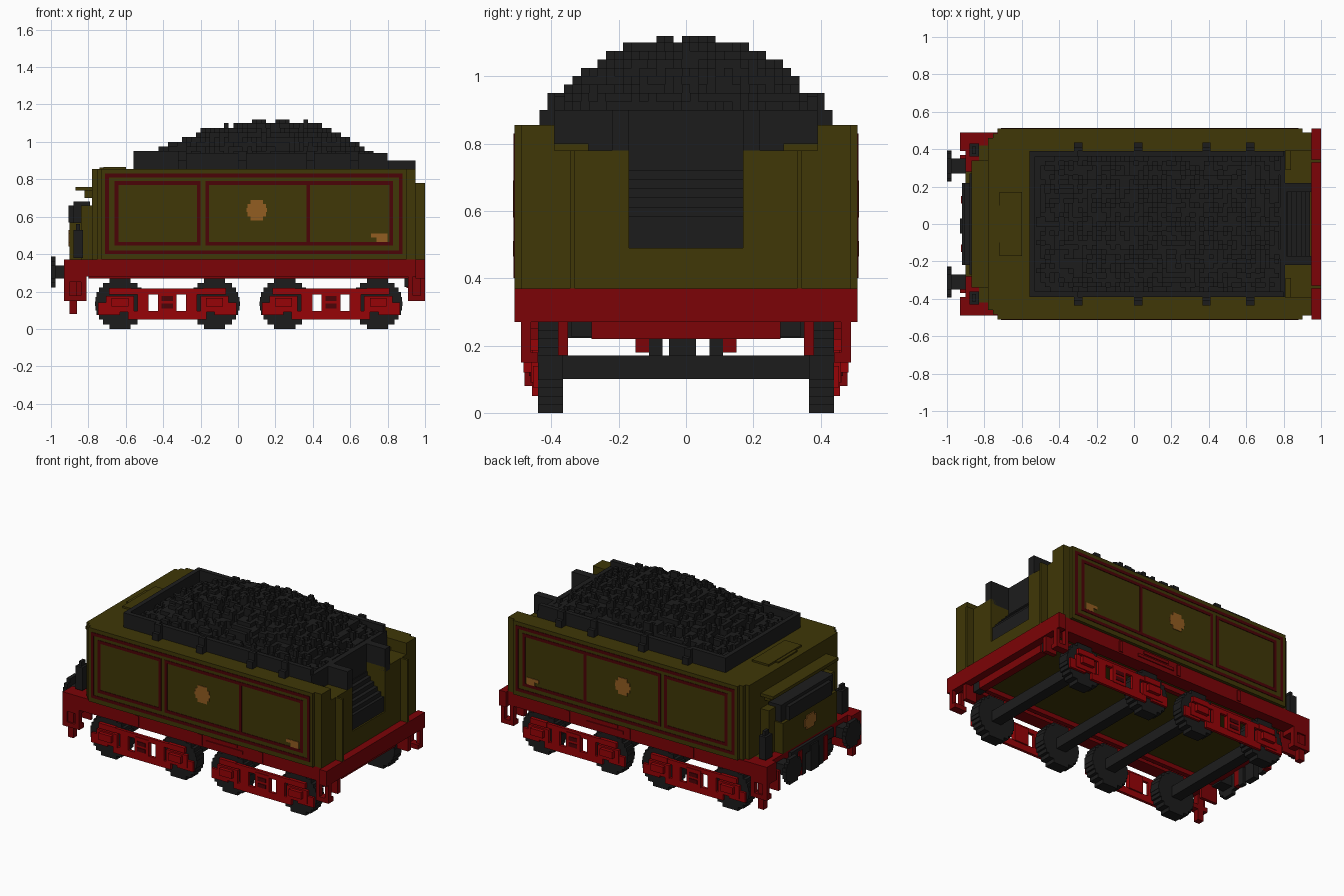
import bpy
import bmesh
import math
import random
from mathutils import Matrix, Vector

random.seed(4)
default_cube = bpy.data.objects.get("Cube")
if default_cube:
    bpy.data.objects.remove(default_cube, do_unlink=True)

CELL = 0.025


def make_material(name, red, green, blue):
    material = bpy.data.materials.new(name)
    material.use_nodes = True
    colour = (red, green, blue, 1)
    material.diffuse_color = colour
    material.node_tree.nodes["Principled BSDF"].inputs["Base Color"].default_value = colour
    return material


olive = make_material("olive paint", .05, .038, .002)
frame_red = make_material("frame red", .2, .001, .002)
bogie_red = make_material("bogie red", .31, .001, .002)
lining_red = make_material("dark red lining", .07, .001, .002)
black = make_material("coal black", .012, .012, .012)
brass = make_material("brass", .29, .11, .015)


def build(name, material, boxes, both_sides=False):
    """One object from (x0, x1, y0, y1, z0, z1) blocks, optionally mirrored in y."""
    bm = bmesh.new()
    for x0, x1, y0, y1, z0, z1 in boxes:
        for side in ((1, -1) if both_sides else (1,)):
            centre = Vector((x0 + x1, side * (y0 + y1), z0 + z1)) / 2
            size = Matrix.Diagonal((x1 - x0, y1 - y0, z1 - z0, 1))
            bmesh.ops.create_cube(bm, size=1, matrix=Matrix.Translation(centre) @ size)
    mesh = bpy.data.meshes.new(name)
    bm.to_mesh(mesh)
    bm.free()
    mesh.materials.append(material)
    obj = bpy.data.objects.new(name, mesh)
    bpy.context.collection.objects.link(obj)
    return obj


def disc_rows(radius, rows):
    """Half widths and heights of the blocks that make a stepped disc."""
    step = 2 * radius / rows
    for i in range(rows):
        low = -radius + i * step
        middle = low + step / 2
        yield math.sqrt(radius ** 2 - middle ** 2), low, low + step


def outline(x0, x1, z0, z1, width=.02):
    """Four thin plates framing a rectangle on the tank side."""
    y0, y1 = .506, .513
    return [(x0, x1, y0, y1, z0, z0 + width), (x0, x1, y0, y1, z1 - width, z1),
            (x0, x0 + width, y0, y1, z0 + width, z1 - width),
            (x1 - width, x1, y0, y1, z0 + width, z1 - width)]


# Tank: main block, rounded corners and the open coal end
build("tank_body", olive, [
    (-.73, .8, -.51, .51, .37, .855),
    (-.755, -.73, -.485, .485, .37, .855),
    (-.78, -.755, -.46, .46, .37, .855),
    (.8, .95, -.39, .39, .37, .49),
])
build("tank_end_corners", olive, [
    (.8, .9, .39, .51, .37, .855),
    (.9, .95, .39, .49, .37, .855),
    (.8, .95, .17, .39, .49, .78),
    (.81, .84, .29, .39, .78, .8),
    (.95, 1, .33, .345, .37, .78),
], True)
build("water_filler_lid", olive, [
    (-.72, -.6, -.17, .17, .855, .867),
    (-.74, -.62, -.1, .1, .855, .863),
])

# Narrow end: short ledge, locker and fittings
build("end_ledge", olive, [
    (-.87, -.78, -.34, .34, .74, .76),
    (-.82, -.78, -.3, .3, .7, .74),
])
build("end_locker", olive, [
    (-.9, -.78, -.28, .28, .37, .57),
    (-.84, -.78, -.34, .34, .37, .66),
])
build("locker_cushions", black, [
    (-.905, -.79, -.22, .22, .57, .66),
    (-.88, -.79, -.27, .27, .57, .68),
])
build("locker_badge", brass, [
    (-.907, -.899, -.06, .06, .46, .51),
    (-.907, -.899, -.04, .04, .44, .53),
])
build("lamps", black, [
    (-.88, -.83, .36, .43, .38, .53),
    (-.865, -.845, .375, .415, .53, .56),
], True)

# Painted lining and side emblems
build("side_lining", lining_red,
      outline(-.71, .88, .4, .83) + outline(-.66, -.2, .445, .79)
      + outline(-.175, .385, .445, .79) + outline(.365, .83, .445, .79), True)
build("side_emblem", brass, [
    (.1 - half, .1 + half, .506, .514, .635 + low, .635 + high)
    for half, low, high in disc_rows(.055, 5)], True)
build("maker_plate", brass, [
    (.74, .8, .506, .514, .465, .49),
    (.71, .8, .506, .514, .49, .51),
], True)

# Coal bunker boards, ribs and stepped chute
build("bunker_boards", black, [
    (-.56, -.53, -.39, .39, .855, .95),
    (.78, .808, -.39, .39, .78, .9),
    (-.53, .8, -.36, .36, .855, .875),
])
build("bunker_sides", black, [
    (-.56, -.3, .36, .39, .855, .95),
    (-.3, .8, .36, .39, .855, .94),
    (.8, .95, .17, .22, .75, .9),
] + [(x, x + .045, .39, .435, .855, .9) for x in (-.32, 0, .365, .6)]
  + [(x, x + .045, .39, .412, .9, .95) for x in (-.32, 0, .365, .6)], True)
build("coal_chute", black, [(.8, .94, -.17, .17, .49, .585), (.8, .815, -.17, .17, .72, .9)]
      + [(.8, .92 - CELL * i, -.17, .17, .585 + .027 * i, .612 + .027 * i)
         for i in range(5)])


# Coal heap of uneven blocks
def heap_height(x, y):
    across = 1 - (abs(y) / .4) ** 3
    if x < .1:
        along = 1 - (abs(x - .1) / .64) ** 1.8
    elif x > .36:
        along = 1 - ((x - .36) / .45) ** 1.2
    else:
        along = 1
    return .87 + .22 * max(0, across) * max(0, along)


lumps = []
for column in range(53):
    for row in range(29):
        x = -.525 + column * CELL
        y = (row - 14.5) * CELL
        top = heap_height(x + CELL / 2, y + CELL / 2)
        top += random.choice((-2, -1, -1, 0, 0, 0, 0, .5, 1)) * CELL
        top = min(1.12, max(.88, round(top / CELL) * CELL))
        lumps.append((x, x + CELL, y, y + CELL, .86, top))
build("coal_heap", black, lumps)

# Underframe
build("frame_floor", olive, [(-.83, .95, -.42, .42, .3, .37)])
build("side_rails", frame_red, [
    (-.83, .95, .4, .49, .28, .37),
    (-.8, .92, .33, .36, .27, .3),
], True)
build("end_beams", frame_red, [
    (.95, 1, -.51, .51, .27, .37),
    (.9, .95, -.28, .28, .22, .3),
    (-.9, -.83, -.49, .49, .28, .37),
])
build("beam_blocks", black, [(.89, .94, .28, .34, .225, .3)], True)
build("end_steps", frame_red, [
    (-.93, -.81, .39, .49, .25, .37),
    (-.93, -.9, .46, .49, .15, .25),
    (-.84, -.81, .46, .49, .15, .25),
    (-.9, -.86, .44, .48, .08, .25),
    (-.93, -.81, .44, .49, .15, .18),
    (-.93, -.81, .35, .37, .17, .3),
    (.91, .935, .46, .49, .15, .28),
    (.975, 1, .46, .49, .15, .28),
    (.91, 1, .44, .49, .15, .18),
    (.91, .99, .35, .38, .17, .3),
    (.91, .95, .4, .49, .28, .37),
], True)
build("rail_brackets", frame_red, [
    (x, x + CELL, .488, .496, .29, .36) for x in (-.4, .06, .5)]
    + [(.11, .38, .488, .496, .31, .33), (.15, .34, .488, .496, .34, .36)], True)

# Buffers and coupling
buffer_blocks = [(-.98, -.89, .27, .35, .27, .34)]
for half, low, high in disc_rows(.083, 7):
    buffer_blocks.append((-1, -.975, .31 - half, .31 + half, .305 + low, .305 + high))
build("buffers", black, buffer_blocks, True)
build("coupling_hook", black, [
    (-.93, -.89, -.05, .03, .17, .34),
    (-.92, -.89, -.22, .22, .3, .36),
])
build("brake_hoses", black, [(-.92, -.89, .07, .11, .17, .34)], True)
build("hose_taps", frame_red, [(-.925, -.89, .11, .15, .18, .34)], True)

# Wheel sets
axle_positions = (-.63, -.125, .25, .745)
wheel_blocks = []
for x in axle_positions:
    for half, low, high in disc_rows(.135, 11):
        wheel_blocks.append((x - half, x + half, .365, .44, .135 + low, .135 + high))
build("wheels", black, wheel_blocks, True)
build("axles", black, [
    (x - .035, x + .035, -.37, .37, .1, .17) for x in axle_positions])

# Bogie frames, repeated for each pair of axles
bars, boxes, recesses = [], [], []
for centre in (-.378, .497):
    bars += [
        (centre - .26, centre + .26, .44, .458, .185, .215),
        (centre - .21, centre + .21, .44, .458, .05, .095),
        (centre - .05, centre + .05, .43, .462, .09, .2),
    ]
    for end in (-1, 1):
        middle = centre + end * .253
        tip = centre + end * .37
        bars.append((min(middle, tip), max(middle, tip), .44, .455, .075, .14))
        bars.append((middle - .075, middle + .075, .44, .46, .09, .175))
        inner = centre + end * .13
        bars.append((inner - .03, inner + .03, .44, .458, .09, .19))
        boxes.append((middle - .045, middle + .045, .455, .482, .12, .165))
        boxes.append((middle - .06, middle + .06, .44, .462, .185, .22))
    recesses += [(centre - .03, centre + .03, .458, .466, z, z + CELL) for z in (.11, .15)]
build("bogie_frames", bogie_red, bars, True)
build("axle_boxes", bogie_red, boxes, True)
build("bogie_springs", lining_red, recesses, True)
